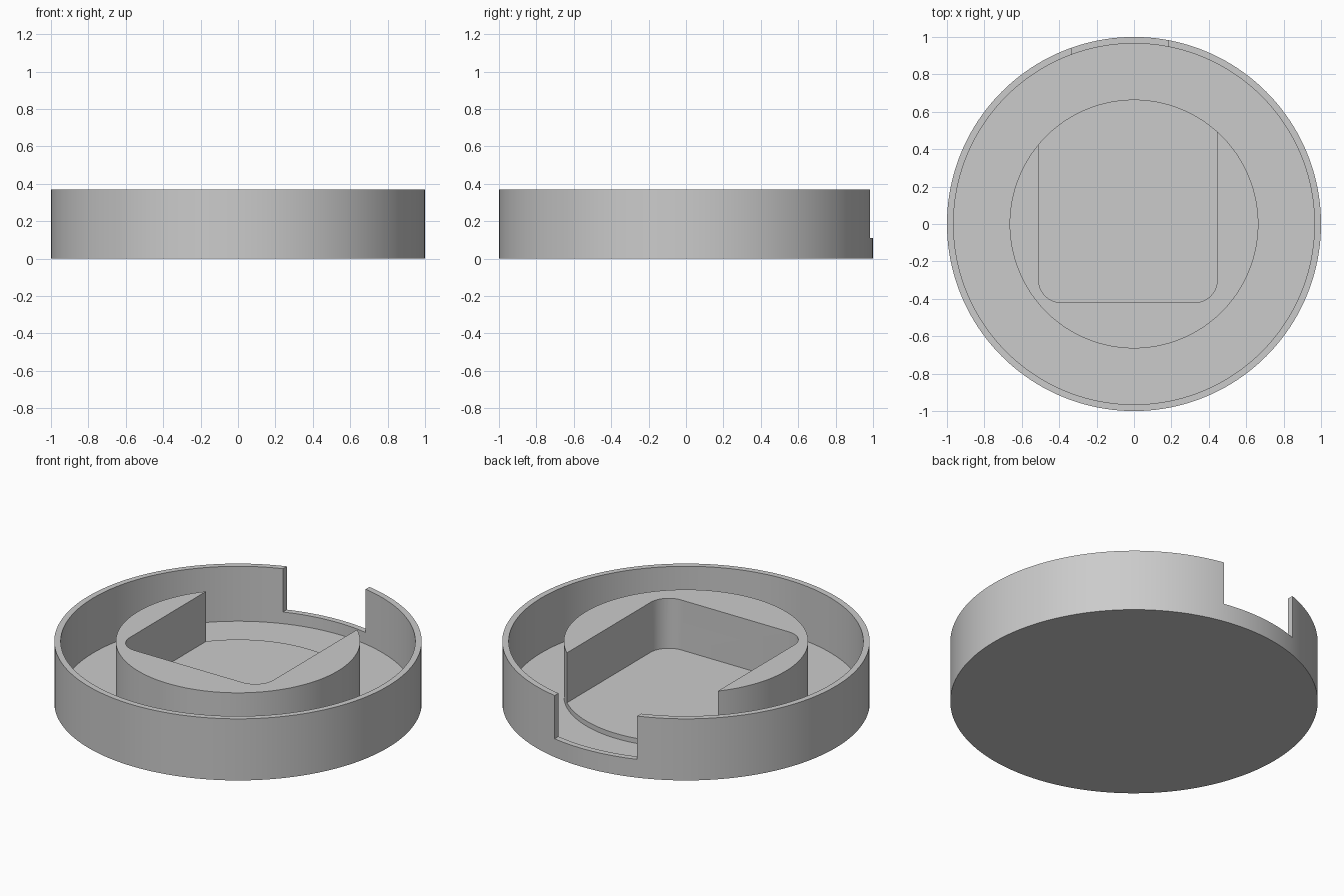
import bpy, bmesh, math

cube = bpy.data.objects.get("Cube")
if cube:
    bpy.data.objects.remove(cube, do_unlink=True)

HEIGHT = 0.37
FLOOR = 0.04
POCKET_FLOOR = 0.07
STEPS = 160

grey = bpy.data.materials.new("plain_grey")
grey.use_nodes = True
colour = (0.6, 0.6, 0.6, 1)
grey.diffuse_color = colour
grey.node_tree.nodes["Principled BSDF"].inputs["Base Color"].default_value = colour


def finish(name, bm):
    """Turn a bmesh into a linked object with outward normals."""
    bmesh.ops.recalc_face_normals(bm, faces=bm.faces)
    mesh = bpy.data.meshes.new(name)
    bm.to_mesh(mesh)
    bm.free()
    mesh.materials.append(grey)
    obj = bpy.data.objects.new(name, mesh)
    bpy.context.collection.objects.link(obj)
    return obj


def lathe(name, profile):
    """Revolve a radius/height profile that starts and ends on the axis."""
    bm = bmesh.new()
    verts = [bm.verts.new((r, 0, z)) for r, z in profile]
    edges = [bm.edges.new(pair) for pair in zip(verts, verts[1:])]
    bmesh.ops.spin(bm, geom=verts + edges, cent=(0, 0, 0), axis=(0, 0, 1),
                   angle=math.tau, steps=STEPS, use_merge=True)
    bmesh.ops.remove_doubles(bm, verts=bm.verts, dist=0.0001)
    return finish(name, bm)


def rounded_prism(name, x0, x1, y0, y1, z0, z1, radius=0.0):
    """Upright box whose vertical corners may be rounded."""
    bm = bmesh.new()
    bmesh.ops.create_cube(bm, size=1)
    for v in bm.verts:
        v.co = (x1 if v.co.x > 0 else x0,
                y1 if v.co.y > 0 else y0,
                z1 if v.co.z > 0 else z0)
    if radius:
        uprights = [e for e in bm.edges
                    if abs(e.verts[0].co.z - e.verts[1].co.z) > 0.01]
        bmesh.ops.bevel(bm, geom=uprights, offset=radius, segments=10,
                        profile=0.5, affect='EDGES')
    return finish(name, bm)


# Round tray: outer wall, groove and raised centre
tray = lathe("round_tray", [
    (0, 0), (1, 0), (1, HEIGHT), (0.965, HEIGHT), (0.965, FLOOR),
    (0.665, FLOOR), (0.665, HEIGHT), (0, HEIGHT)])

# Pocket open to the back, and the notch in the rear wall
cutters = [
    rounded_prism("pocket_cutter", -0.51, 0.445, -0.42, 0.75,
                  POCKET_FLOOR, 0.6, radius=0.12),
    rounded_prism("notch_cutter", -0.335, 0.185, 0.8, 1.2, 0.11, 0.6),
]
bpy.context.view_layer.objects.active = tray
for cutter in cutters:
    cutter.hide_render = True
    cut = tray.modifiers.new(cutter.name, 'BOOLEAN')
    cut.operation = 'DIFFERENCE'
    cut.solver = 'EXACT'
    cut.object = cutter
    bpy.ops.object.modifier_apply(modifier=cut.name)
    bpy.data.objects.remove(cutter, do_unlink=True)

# Smooth the curved walls, keep the rims crisp
bpy.ops.object.select_all(action='DESELECT')
tray.select_set(True)
bpy.ops.object.shade_smooth_by_angle(angle=math.radians(30))
